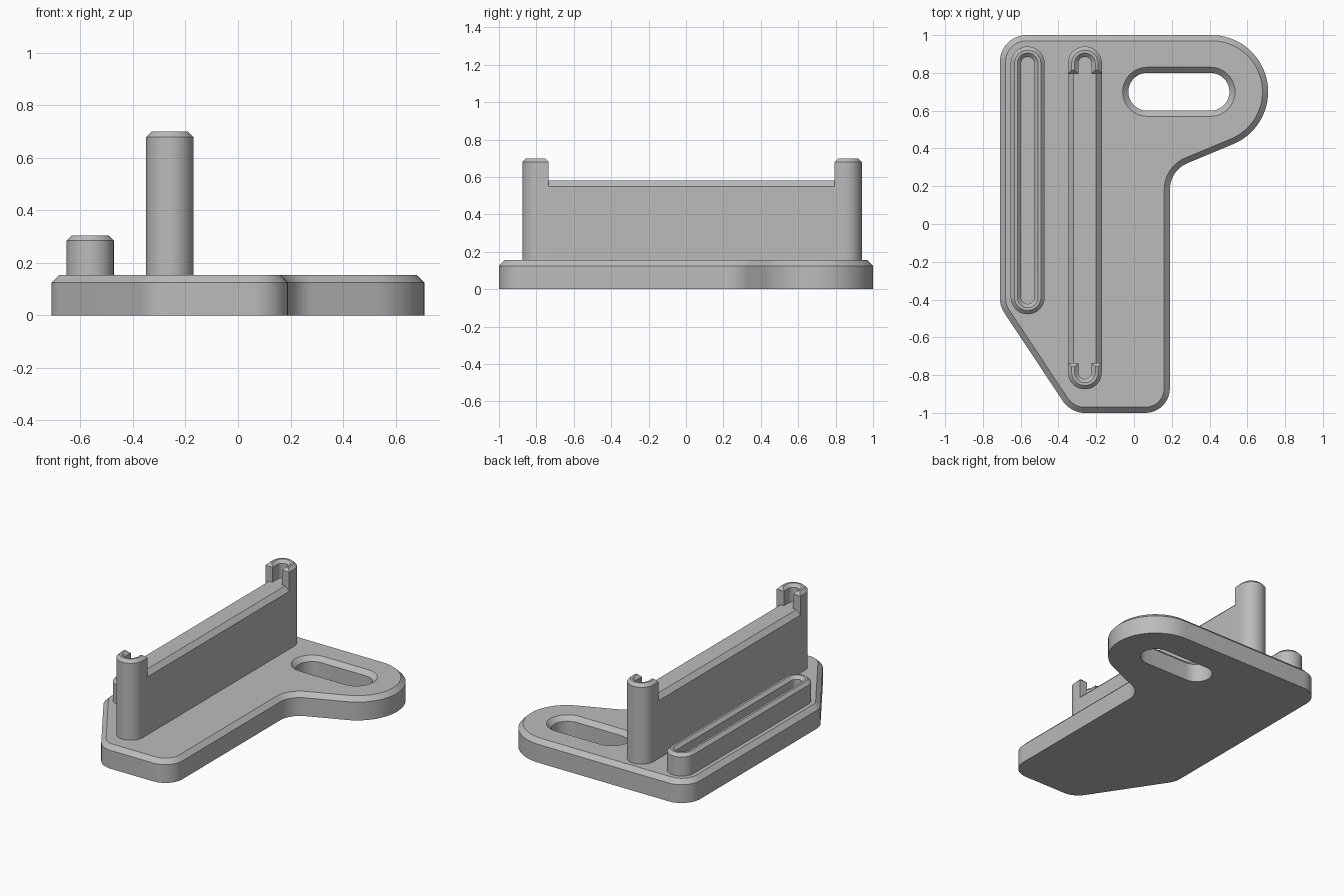
import bpy
import bmesh
from math import sin, cos, pi, radians, tan
from mathutils import Vector, Matrix

cube = bpy.data.objects.get("Cube")
if cube:
    bpy.data.objects.remove(cube, do_unlink=True)

# One plain grey for every part
grey = bpy.data.materials.new("plain_grey")
grey.use_nodes = True
grey.diffuse_color = (0.5, 0.5, 0.5, 1)
grey.node_tree.nodes["Principled BSDF"].inputs["Base Color"].default_value = (0.5, 0.5, 0.5, 1)


def arc(cx, cy, r, a0, a1, n=20):
    return [Vector((cx + r * cos(a0 + (a1 - a0) * i / n), cy + r * sin(a0 + (a1 - a0) * i / n)))
            for i in range(n + 1)]


def fillet(before, corner, after, r, n=10):
    """Round one corner of an outline."""
    p = Vector(corner)
    d0, d1 = (Vector(before) - p).normalized(), (Vector(after) - p).normalized()
    half = d0.angle(d1) / 2
    start = p + d0 * r / tan(half)
    centre = p + (d0 + d1).normalized() * r / sin(half)
    sweep = pi - 2 * half
    if d0.cross(d1) > 0:
        sweep = -sweep
    radius = start - centre
    return [centre + Matrix.Rotation(sweep * i / n, 2) @ radius for i in range(n + 1)]


def inset(loop, d):
    """Move an outline towards the material on its left."""
    out = []
    for i, p in enumerate(loop):
        a = (p - loop[i - 1]).normalized()
        b = (loop[(i + 1) % len(loop)] - p).normalized()
        na, nb = Vector((-a.y, a.x)), Vector((-b.y, b.x))
        out.append(p + (na + nb) * d / (1 + na.dot(nb)))
    return out


def prism(name, outline, bottom, top, chamfer=0, hole=None, floor=None, turn=None):
    """Extrude an outline with a chamfered top and an optional through or blind hole."""
    bm = bmesh.new()

    def ring(loop, z):
        return [bm.verts.new((p.x, p.y, z)) for p in loop]

    def edges(verts):
        return [bm.edges.get((v, verts[i - 1])) for i, v in enumerate(verts)]

    def sides(loop, low):
        rings = [ring(loop, low), ring(loop, top - chamfer)]
        if chamfer:
            rings.append(ring(inset(loop, chamfer), top))
        for r0, r1 in zip(rings, rings[1:]):
            for i in range(len(loop)):
                bm.faces.new((r0[i - 1], r0[i], r1[i], r1[i - 1]))
        return edges(rings[0]), edges(rings[-1])

    low, high = sides(outline, bottom)
    if hole:
        hole_low, hole_high = sides(hole[::-1], bottom if floor is None else floor)
        high += hole_high
        if floor is None:
            low += hole_low
        else:
            bmesh.ops.triangle_fill(bm, edges=hole_low, use_beauty=True)
    for loop_edges in (low, high):
        bmesh.ops.triangle_fill(bm, edges=loop_edges, use_beauty=True)
    bmesh.ops.recalc_face_normals(bm, faces=bm.faces)
    mesh = bpy.data.meshes.new(name)
    bm.to_mesh(mesh)
    bm.free()
    if turn:
        mesh.transform(turn)
    mesh.materials.append(grey)
    obj = bpy.data.objects.new(name, mesh)
    bpy.context.collection.objects.link(obj)
    bpy.ops.object.select_all(action='DESELECT')
    obj.select_set(True)
    bpy.context.view_layer.objects.active = obj
    bpy.ops.object.shade_smooth_by_angle(angle=radians(30))
    return obj


def stadium_y(x, y0, y1, r):
    return arc(x, y1, r, 0, pi) + arc(x, y0, r, pi, 2 * pi)


def stadium_x(x0, x1, y, r):
    return arc(x0, y, r, pi / 2, 3 * pi / 2) + arc(x1, y, r, -pi / 2, pi / 2)


# Base plate with a rounded lobe and an elongated through slot
PLATE_TOP = 0.155
lobe = arc(0.41, 0.70, 0.30, radians(-67.4), pi / 2, 36)
corners = [(-0.71, 1.0, 0.14), (-0.71, -0.435, 0.14), (-0.335, -1.0, 0.14),
           (0.19, -1.0, 0.13), (0.19, 0.283, 0.15)]
points = [lobe[-1]] + [Vector(c[:2]) for c in corners] + [lobe[0]]
plate = []
for i, c in enumerate(corners):
    plate += fillet(points[i], points[i + 1], points[i + 2], c[2])
plate += lobe
prism("base_plate", plate, 0, PLATE_TOP, 0.03, hole=stadium_x(0.07, 0.405, 0.70, 0.10))

# Low rail with a narrow groove
R, SLOT = 0.09, 0.035
prism("low_rail", stadium_y(-0.563, -0.388, 0.85, R), PLATE_TOP - 0.02, 0.305, 0.02,
      hole=stadium_y(-0.563, -0.388, 0.85, SLOT), floor=0.185)

# Tall wall between the two posts
WX, WALL_TOP, CUT0, CUT1 = -0.26, 0.58, -0.735, 0.795
c = 0.03
section = [Vector(p) for p in ((WX - R, 0.13), (WX + R, 0.13), (WX + R, WALL_TOP - c),
                               (WX + R - c, WALL_TOP), (WX - R + c, WALL_TOP), (WX - R, WALL_TOP - c))]
prism("tall_wall", section, -CUT1, -CUT0, turn=Matrix.Rotation(pi / 2, 4, 'X'))

# U-shaped posts, each with a plug that forms the notch floor
for label, s, cy, cut in (("back", 1, 0.85, CUT1), ("front", -1, -0.785, CUT0)):
    reach = abs(cy - cut)
    outer = [Vector((R, -reach))] + arc(0, 0, R, 0, pi) + [Vector((-R, -reach))]
    inner = [Vector((SLOT, -reach))] + arc(0, 0, SLOT, 0, pi) + [Vector((-SLOT, -reach))]
    origin = Vector((WX, cy))
    prism(label + "_post", [origin + s * p for p in outer + inner[::-1]], 0.13, 0.70, 0.02)
    prism(label + "_post_plug", [origin + s * p for p in inner], 0.13, WALL_TOP)
